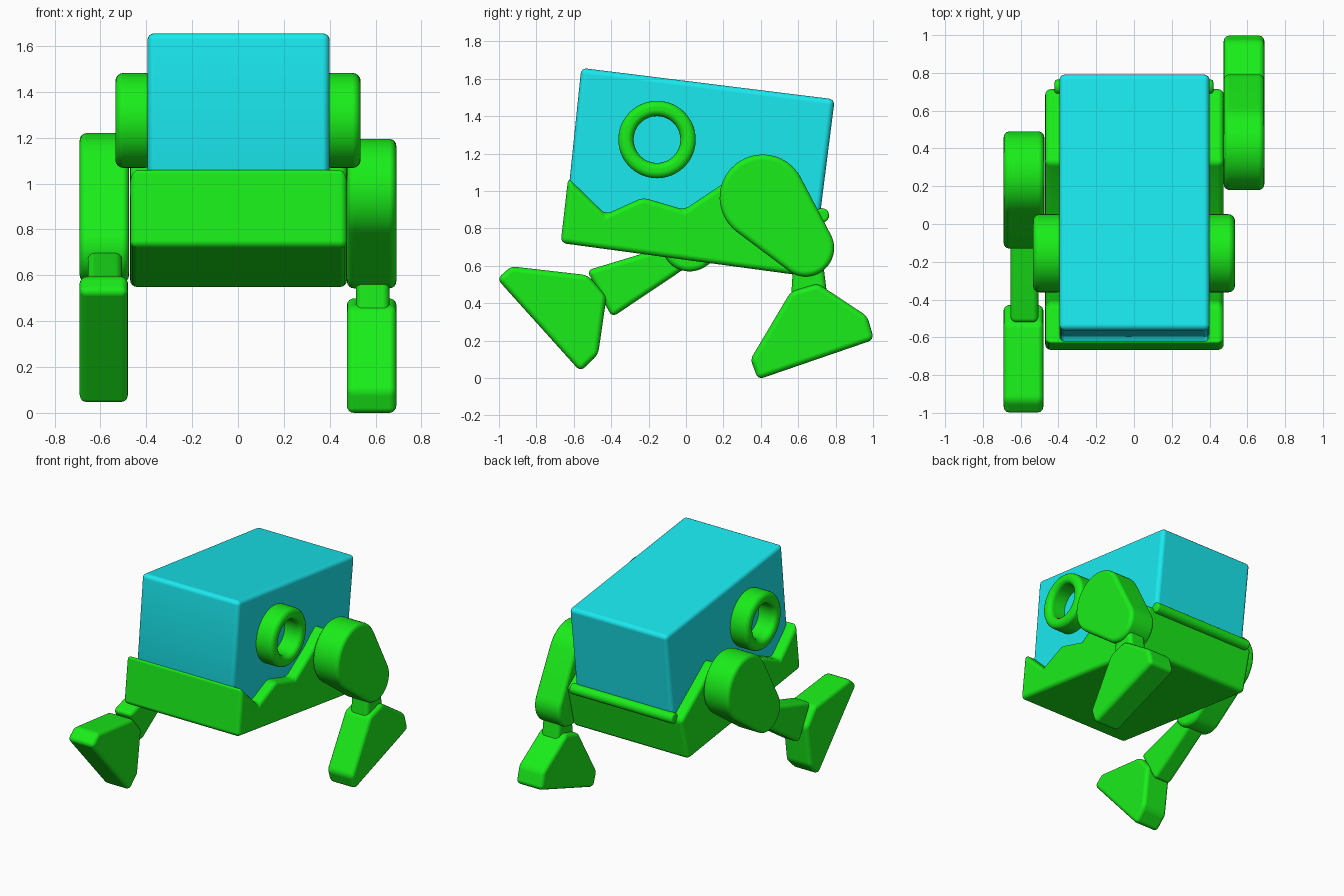
import bpy, bmesh
from math import pi, cos, sin, acos, atan2, hypot, radians
from mathutils import Matrix

cube = bpy.data.objects.get("Cube")
if cube:
    bpy.data.objects.remove(cube, do_unlink=True)


def material(name, rgb):
    m = bpy.data.materials.new(name)
    m.use_nodes = True
    m.diffuse_color = (*rgb, 1)
    m.node_tree.nodes["Principled BSDF"].inputs["Base Color"].default_value = (*rgb, 1)
    return m


green = material("green", (0.01, 0.85, 0.01))
cyan = material("cyan", (0.01, 0.82, 0.87))


def finish(name, bm, mat, bevel):
    """Turn a bmesh into a smooth object with rounded edges."""
    bmesh.ops.recalc_face_normals(bm, faces=bm.faces)
    mesh = bpy.data.meshes.new(name)
    bm.to_mesh(mesh)
    bm.free()
    mesh.materials.append(mat)
    mesh.shade_smooth()
    obj = bpy.data.objects.new(name, mesh)
    bpy.context.collection.objects.link(obj)
    mod = obj.modifiers.new("rounded_edges", "BEVEL")
    mod.width, mod.segments = bevel, 4
    mod.limit_method, mod.angle_limit = "ANGLE", radians(25)
    mod.use_clamp_overlap = False
    mod.harden_normals = True
    return obj


def slab(name, profile, x0, x1, mat=green, bevel=0.03):
    """Extrude a side profile of (y, z) points from x0 to x1."""
    bm = bmesh.new()
    face = bm.faces.new([bm.verts.new((x0, y, z)) for y, z in profile])
    new = bmesh.ops.extrude_face_region(bm, geom=[face])["geom"]
    bmesh.ops.translate(bm, vec=(x1 - x0, 0, 0),
                        verts=[v for v in new if isinstance(v, bmesh.types.BMVert)])
    return finish(name, bm, mat, bevel)


def capsule(c1, r1, c2, r2, steps=28):
    """Outline wrapped around two circles."""
    dy, dz = c2[0] - c1[0], c2[1] - c1[1]
    phi, a = atan2(dz, dy), acos((r1 - r2) / hypot(dy, dz))
    pts = []
    for (y, z), r, start, end in ((c1, r1, phi + a, phi + 2 * pi - a),
                                  (c2, r2, phi - a, phi + a)):
        for i in range(steps + 1):
            t = start + (end - start) * i / steps
            pts.append((y + r * cos(t), z + r * sin(t)))
    return pts


def ring(name, x0, x1, y, z, inner, outer):
    """Spin a rectangular section around the x direction."""
    bm = bmesh.new()
    corners = [(x0, inner), (x1, inner), (x1, outer), (x0, outer)]
    n = 48
    loops = [[bm.verts.new((x, y + r * cos(2 * pi * i / n), z + r * sin(2 * pi * i / n)))
              for x, r in corners] for i in range(n)]
    for i in range(n):
        a, b = loops[i], loops[(i + 1) % n]
        for k in range(4):
            bm.faces.new((a[k], a[(k + 1) % 4], b[(k + 1) % 4], b[k]))
    return finish(name, bm, green, 0.036)


# Tilted head block and the jagged lower body it sits in
slab("head", [(-0.56, 1.658), (0.795, 1.49), (0.71, 0.82), (-0.56, 0.82), (-0.623, 1.05)],
     -0.395, 0.4, cyan)
slab("lower_body", [(-0.63, 1.07), (-0.43, 0.875), (-0.23, 0.965), (-0.01, 0.9),
                    (0.2, 1.04), (0.33, 1.15), (0.72, 0.86), (0.64, 0.545),
                    (-0.67, 0.722)], -0.47, 0.475)

# Bar along the back edge
bm = bmesh.new()
bmesh.ops.create_cone(bm, cap_ends=True, segments=32, radius1=0.038, radius2=0.038, depth=0.84,
                      matrix=Matrix.Translation((0, 0.727, 0.87)) @ Matrix.Rotation(pi / 2, 4, "Y"))
finish("back_bar", bm, green, 0.015)

# Eye rings
for side, s in (("left", 1), ("right", -1)):
    ring(side + "_eye_ring", s * 0.37, s * 0.535, -0.155, 1.275, 0.125, 0.207)

# Left leg, planted to the back
slab("left_thigh", capsule((0.41, 0.965), 0.23, (0.64, 0.695), 0.152), 0.475, 0.69)
slab("left_shin", [(0.58, 0.72), (0.72, 0.72), (0.76, 0.4), (0.56, 0.4)], 0.515, 0.66)
slab("left_foot", [(0.385, -0.008), (0.345, 0.1), (0.56, 0.462), (0.705, 0.505),
                   (0.97, 0.33), (1.005, 0.205)], 0.475, 0.69)

# Right leg, raised to the front
slab("right_thigh", capsule((0.26, 0.99), 0.23, (0.02, 0.72), 0.15), -0.69, -0.475)
slab("right_shin", [(-0.53, 0.575), (-0.1, 0.705), (0.06, 0.74), (0.06, 0.63),
                    (-0.395, 0.325)], -0.655, -0.505)
slab("right_foot", [(-1.01, 0.53), (-0.935, 0.597), (-0.525, 0.55), (-0.425, 0.435),
                    (-0.47, 0.125), (-0.565, 0.035)], -0.69, -0.48)
